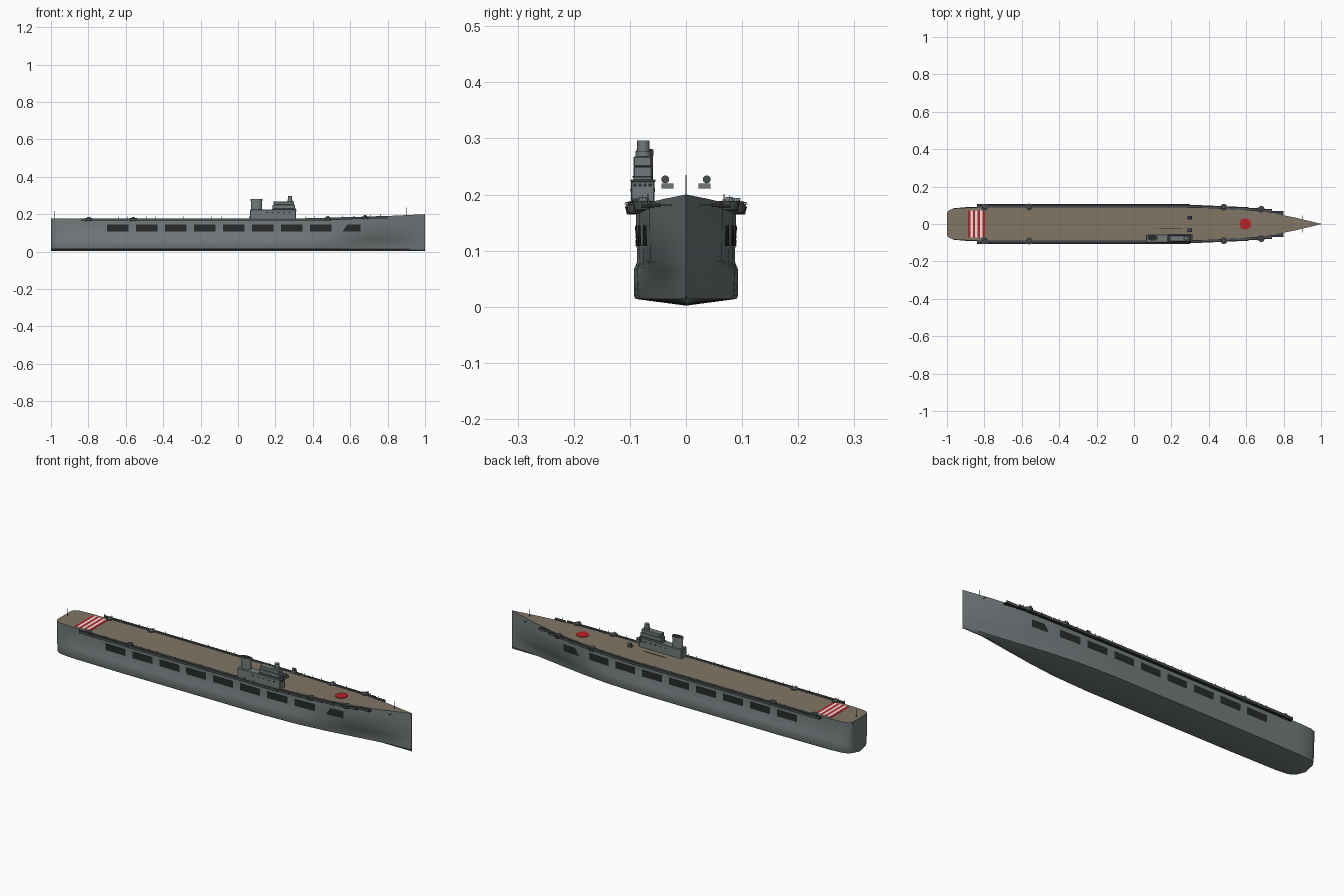
import bpy, bmesh, math
from mathutils import Matrix, Vector

if "Cube" in bpy.data.objects:
    bpy.data.objects.remove(bpy.data.objects["Cube"])


def material(name, rgb):
    m = bpy.data.materials.new(name)
    m.use_nodes = True
    m.diffuse_color = (*rgb, 1)
    m.node_tree.nodes["Principled BSDF"].inputs["Base Color"].default_value = (*rgb, 1)
    return m


GREY = material("hull grey", (.17, .195, .2))
DECK = material("deck tan", (.22, .18, .13))
DARK = material("dark opening", (.02, .022, .024))
STEEL = material("gun steel", (.07, .078, .082))
RED = material("marking red", (.5, .015, .02))
WHITE = material("marking white", (.8, .78, .75))


def finish(name, bm, mats, mirror=False, smooth=False):
    me = bpy.data.meshes.new(name)
    bm.to_mesh(me)
    bm.free()
    ob = bpy.data.objects.new(name, me)
    bpy.context.collection.objects.link(ob)
    for m in mats:
        me.materials.append(m)
    if smooth:
        bpy.ops.object.select_all(action='DESELECT')
        ob.select_set(True)
        bpy.context.view_layer.objects.active = ob
        bpy.ops.object.shade_smooth_by_angle(angle=math.radians(35))
    if mirror:
        mod = ob.modifiers.new("Mirror", 'MIRROR')
        mod.use_axis = (False, True, False)
        mod.merge_threshold = .0001
    return ob


def add_box(bm, x0, x1, y0, y1, z0, z1):
    centre = Vector(((x0 + x1) / 2, (y0 + y1) / 2, (z0 + z1) / 2))
    size = Matrix.Diagonal((x1 - x0, y1 - y0, z1 - z0, 1))
    bmesh.ops.create_cube(bm, size=1, matrix=Matrix.Translation(centre) @ size)


def boxes(name, items, mat, mirror=False):
    bm = bmesh.new()
    for b in items:
        add_box(bm, *b)
    return finish(name, bm, [mat], mirror)


def add_tube(bm, x, y, z0, z1, r, r2=None, stretch=1, sides=20):
    m = Matrix.Translation((x, y, (z0 + z1) / 2)) @ Matrix.Diagonal((stretch, 1, 1, 1))
    bmesh.ops.create_cone(bm, cap_ends=True, segments=sides, radius1=r,
                          radius2=r if r2 is None else r2, depth=z1 - z0, matrix=m)


# Hull stations: x, half width at the bottom, the bulge and the deck
STATIONS = [(-1, .052, .056, .06), (-.99, .068, .072, .074), (-.965, .082, .084, .083),
            (-.9, .089, .09, .087), (-.6, .093, .093, .088), (.2, .093, .093, .089),
            (.4, .084, .087, .084), (.55, .067, .073, .077), (.7, .044, .053, .065),
            (.85, .02, .028, .037), (1, .001, .001, .001)]


def widths(x):
    for a, b in zip(STATIONS, STATIONS[1:]):
        if x <= b[0]:
            t = (x - a[0]) / (b[0] - a[0])
            return [p + (q - p) * t for p, q in zip(a[1:], b[1:])]
    return STATIONS[-1][1:]


def deck_z(x):
    return .176 + .024 * max(0, (x - .3) / .7) ** 1.5


def section(x):
    low, mid, top = widths(x)
    z = deck_z(x)
    return [(0, .002), (low * .97, .014), (low, .02), (mid, .066), (top * .98, .08),
            (top, .16), (top, z), (top * .97, z), (0, z)]


def side_y(x, z):
    top = widths(x)[2]
    return top * (.98 + .02 * (z - .08) / .08)


# Hull with tan deck
bm = bmesh.new()
xs = sorted({s[0] for s in STATIONS} | {round(-.9 + .05 * i, 2) for i in range(38)})
rings = [[bm.verts.new((x, y, z)) for y, z in section(x)] for x in xs]
for a, b in zip(rings, rings[1:]):
    for i in range(len(a) - 1):
        f = bm.faces.new((a[i], a[i + 1], b[i + 1], b[i]))
        f.material_index = int(i == len(a) - 2)
bm.faces.new(rings[0][::-1])
bm.faces.new(rings[-1])
finish("hull", bm, [GREY, DECK], True, True)

# Hangar openings along both sides
bm = bmesh.new()
spans = [(-.7 + .155 * i, -.7 + .155 * i, -.585 + .155 * i) for i in range(8)]
spans.append((.56, .585, .655))
for low0, high0, end in spans:
    cols = []
    for k in range(5):
        col = []
        for z, start in ((.108, low0), (.145, high0)):
            x = start + (end - start) * k / 4
            col.append(bm.verts.new((x, side_y(x, z) + .002, z)))
        cols.append(col)
    for a, b in zip(cols, cols[1:]):
        bm.faces.new((a[0], a[1], b[1], b[0]))
finish("hangar_openings", bm, [DARK], True)

# Side galleries: long straight run, then steps following the bow
floors, walls = [], []
runs = [(-.84, .3, .09)]
runs += [(.3 + .0625 * i, .3625 + .0625 * i, widths(.33 + .0625 * i)[2]) for i in range(8)]
for x0, x1, y in runs:
    z = deck_z((x0 + x1) / 2)
    floors.append((x0, x1, y - .012, y + .015, z - .011, z - .005))
    walls.append((x0, x1, y + .013, y + .016, z - .011, z + .002))
boxes("gallery_floors", floors, DARK, True)
boxes("gallery_walls", walls, STEEL, True)
boxes("gallery_pipes", [(x0, x1, y + .004, y + .007, deck_z(x0) - .005, deck_z(x0) - .002)
                        for x0, x1, y in runs], GREY, True)

# Gun tubs with twin barrels
tubs, guns = bmesh.new(), bmesh.new()
for x, y in ((-.8, .088), (-.56, .09), (.48, .088), (.68, .077)):
    z = deck_z(x)
    add_tube(tubs, x, y, z - .012, z + .003, .015, .019)
    add_tube(guns, x, y, z + .003, z + .01, .009, .006, sides=12)
    for dx in (-.004, .004):
        add_box(guns, x + dx - .001, x + dx + .001, y, y + .02, z + .006, z + .008)
finish("gun_tubs", tubs, [STEEL], True, True)
finish("guns", guns, [GREY], True, True)

# Railing posts and thin masts
posts = []
for i in range(33):
    x = -.84 + .05 * i
    y, z = widths(x)[2] + .014, deck_z(x)
    posts.append((x - .0006, x + .0006, y - .0006, y + .0006, z - .005, z + .012))
boxes("railing_posts", posts, STEEL, True)
boxes("flagpoles", [(x - .001, x + .001, -.001, .001, deck_z(x) - .01, deck_z(x) + .04)
                    for x in (-.98, .9)], STEEL)
boxes("bow_crossbar", [(.899, .901, -.045, .045, .18, .182)], STEEL)

# Deck markings
z = deck_z(-.85)
stripes = [(-.888 + .013 * i, -.875 + .013 * i, -.073, .073, z - .001, z + .001)
           for i in range(7)]
boxes("red_stripes", stripes[0::2], RED)
boxes("white_stripes", stripes[1::2], WHITE)
boxes("deck_line", [(.135, .26, -.028, -.024, z - .001, z + .001)], DARK)
bm = bmesh.new()
add_tube(bm, 0, 0, -.003, .003, .03, sides=32)
disc = finish("red_disc", bm, [RED])
disc.location = (.595, 0, deck_z(.595))
disc.rotation_euler.y = -math.atan((deck_z(.625) - deck_z(.565)) / .06)

# Island: base, bridge and director tower
island = boxes("island", [(.065, .31, -.098, -.056, .165, .224),
                          (.185, .305, -.094, -.06, .224, .25),
                          (.19, .3, -.094, -.061, .25, .268),
                          (.18, .312, -.099, -.054, .222, .227)], GREY)
bevel = island.modifiers.new("Bevel", 'BEVEL')
bevel.width = .002
bevel.segments = 1
bm = bmesh.new()
add_tube(bm, .278, -.076, .266, .278, .014)
add_tube(bm, .278, -.076, .278, .296, .011)
finish("director_tower", bm, [GREY], smooth=True)
windows = [(.3, .3115, -.094 + .009 * i, -.088 + .009 * i, .214, .22) for i in range(4)]
windows += [(x, x + .012, -.0985, -.0555, .205, .211) for x in (.15, .18, .21, .24, .27)]
windows.append((.19, .306, -.095, -.059, .23, .233))
boxes("island_windows", windows, DARK)

# Funnel with cap
bm = bmesh.new()
add_tube(bm, .098, -.073, .22, .274, .0145, stretch=2)
add_tube(bm, .098, -.073, .27, .28, .0155, stretch=2.05)
finish("funnel", bm, [GREY], smooth=True)
bm = bmesh.new()
add_tube(bm, .098, -.073, .279, .2812, .0125, stretch=2)
finish("funnel_mouth", bm, [DARK], smooth=True)

# Pair of raised signal lamps
boxes("lamp_platforms", [(.287, .31, .022, .044, .211, .22)], GREY, True)
bm = bmesh.new()
turn = Matrix.Translation((.298, .037, .227)) @ Matrix.Rotation(math.pi / 2, 4, 'Y')
bmesh.ops.create_cone(bm, cap_ends=True, segments=16, radius1=.007, radius2=.007,
                      depth=.018, matrix=turn)
finish("signal_lamps", bm, [STEEL], True, True)
